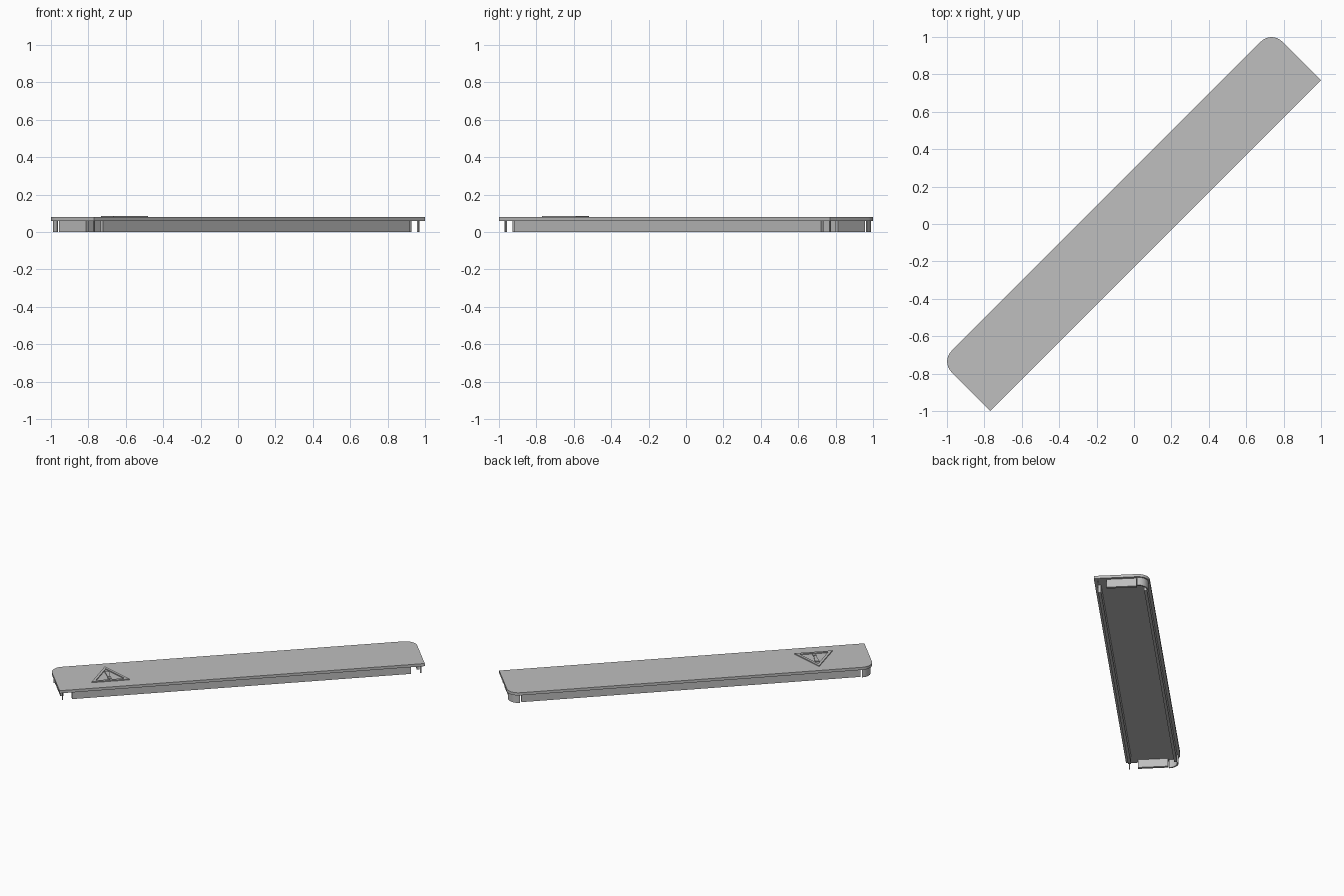
import bpy, bmesh
from math import sin, cos, pi, radians
from mathutils import Matrix

if "Cube" in bpy.data.objects:
    bpy.data.objects.remove(bpy.data.objects["Cube"], do_unlink=True)

grey = bpy.data.materials.new("light_grey")
grey.use_nodes = True
grey.diffuse_color = (0.52, 0.52, 0.52, 1)
grey.node_tree.nodes["Principled BSDF"].inputs["Base Color"].default_value = grey.diffuse_color

TURN = Matrix.Rotation(radians(45), 4, 'Z')   # the cover lies diagonally
HALF, LOW, HIGH, RADIUS = 1.25, -0.163, 0.21, 0.08
UNDER, TOP, RAISED = 0.06, 0.08, 0.087
END, SIDE, THICK = 1.23, 1.16, 0.02


def prism(name, outline, z0, z1, smooth=False):
    """Extrude a closed outline from z0 to z1."""
    bm = bmesh.new()
    face = bm.faces.new([bm.verts.new((u, v, z0)) for u, v in outline])
    up = bmesh.ops.extrude_face_region(bm, geom=[face])["geom"]
    bmesh.ops.translate(bm, vec=(0, 0, z1 - z0),
                        verts=[g for g in up if isinstance(g, bmesh.types.BMVert)])
    bmesh.ops.recalc_face_normals(bm, faces=bm.faces)
    bm.transform(TURN)
    mesh = bpy.data.meshes.new(name)
    bm.to_mesh(mesh)
    bm.free()
    mesh.materials.append(grey)
    obj = bpy.data.objects.new(name, mesh)
    bpy.context.collection.objects.link(obj)
    if smooth:
        bpy.ops.object.select_all(action='DESELECT')
        obj.select_set(True)
        bpy.context.view_layer.objects.active = obj
        bpy.ops.object.shade_smooth_by_angle(angle=radians(30))
    return obj


def box(name, u0, u1, v0, v1, z0=0, z1=UNDER):
    return prism(name, [(u0, v0), (u1, v0), (u1, v1), (u0, v1)], z0, z1)


def arc(cu, cv, r, start, steps=8):
    angles = [start + pi / 2 * i / steps for i in range(steps + 1)]
    return [(cu + r * cos(a), cv + r * sin(a)) for a in angles]


# Cover plate with two square and two rounded corners
cu, cv = HALF - RADIUS, HIGH - RADIUS
prism("cover_plate", [(-HALF, LOW), (HALF, LOW)] + arc(cu, cv, RADIUS, 0)
      + arc(-cu, cv, RADIUS, pi / 2), UNDER, TOP, True)

# Long walls beneath
box("front_wall", -SIDE, SIDE, LOW + 0.022, LOW + 0.022 + THICK)
box("back_wall", -SIDE, SIDE, HIGH - 0.02 - THICK, HIGH - 0.02)

# End walls, corner pins and curved corner shells
for side, start, label in ((1, 0, "left"), (-1, pi / 2, "right")):
    box(label + "_end_wall", *sorted((side * END, side * (END - THICK))), -0.08, 0.125)
    box(label + "_corner_pin", *sorted((side * END, side * (END - 0.008))),
        LOW + 0.022, LOW + 0.03)
    shell = arc(side * cu, cv, 0.07, start) + arc(side * cu, cv, 0.06, start)[::-1]
    prism(label + "_corner_shell", shell, 0, UNDER, True)

# Raised warning triangle: three mitred bars round a common centre
MID, SPAN = -0.885, 0.26
centre_v = -0.075 + SPAN * 0.2887
outer, inner = SPAN * 0.577, SPAN * 0.577 - 0.036


def corner(r, i):
    a = pi / 2 + i * 2 * pi / 3
    return MID + r * cos(a), centre_v + r * sin(a)


for i in range(3):
    prism("triangle_bar_%d" % (i + 1),
          [corner(outer, i), corner(outer, i + 1), corner(inner, i + 1), corner(inner, i)],
          TOP, RAISED)

# Warning mark inside the triangle
prism("mark_stem", [(MID - 0.009, -0.012), (MID + 0.009, -0.012),
                    (MID + 0.015, 0.075), (MID - 0.015, 0.075)], TOP, RAISED)
box("mark_dot", MID - 0.012, MID + 0.012, -0.047, -0.023, TOP, RAISED)
